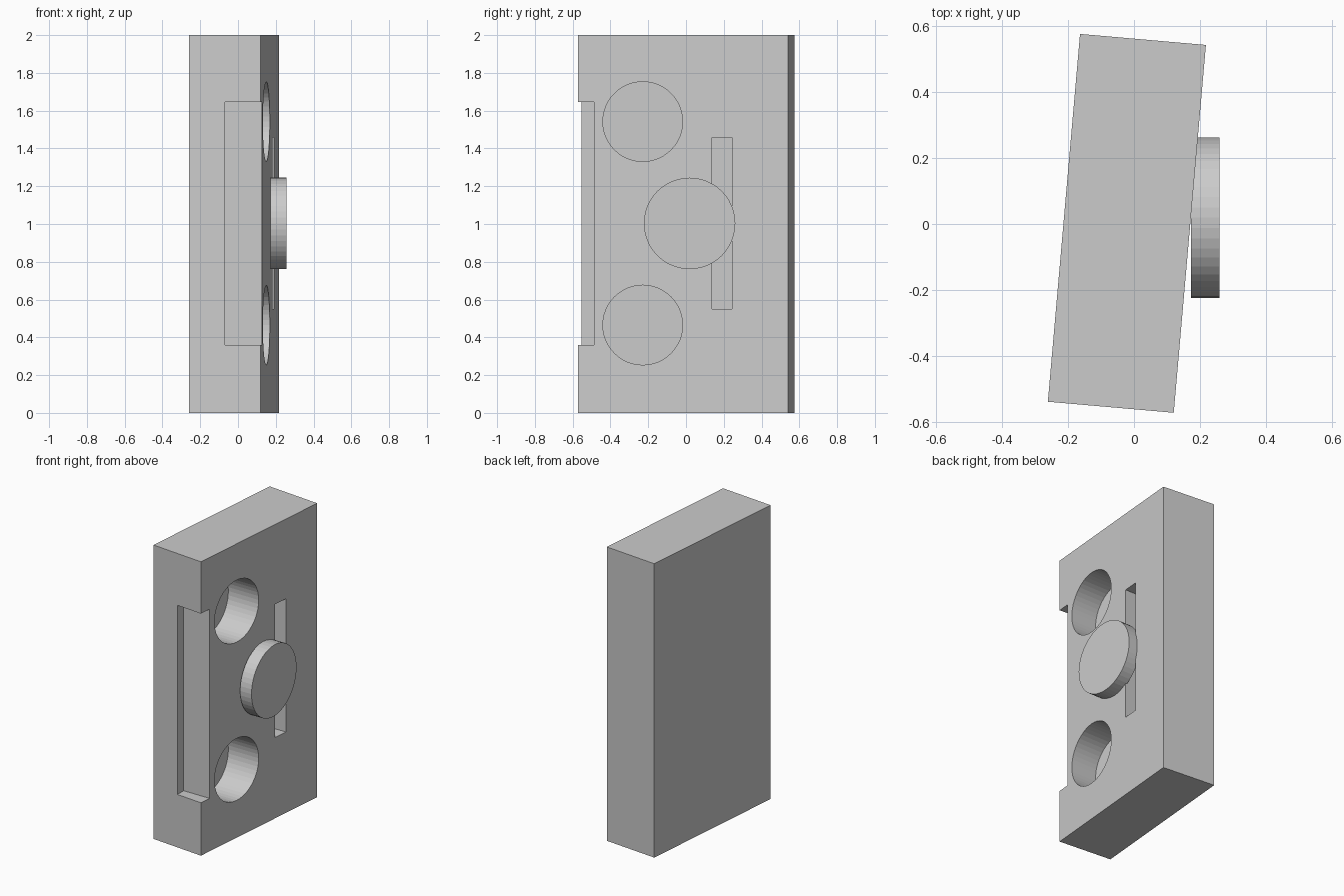
import bpy
from math import radians

if "Cube" in bpy.data.objects:
    bpy.data.objects.remove(bpy.data.objects["Cube"])

FLOOR_X = -0.06   # depth reached by the round holes and the slot
OUT_X = 0.5       # cutters end well outside the panel


def box(name, x, y, z, turn=0.0):
    """Box from (min, max) ranges, turned about its own vertical axis."""
    centre = [(a + b) / 2 for a, b in (x, y, z)]
    bpy.ops.mesh.primitive_cube_add(size=1, location=centre, rotation=(0, 0, turn))
    ob = bpy.context.object
    ob.name = name
    ob.scale = [b - a for a, b in (x, y, z)]
    bpy.ops.object.transform_apply(location=False, rotation=False, scale=True)
    return ob


def disc(name, x, y, z, radius):
    """Cylinder lying along x between the two x values."""
    bpy.ops.mesh.primitive_cylinder_add(
        vertices=48, radius=radius, depth=x[1] - x[0],
        location=((x[0] + x[1]) / 2, y, z), rotation=(0, radians(90), 0))
    ob = bpy.context.object
    ob.name = name
    return ob


# Slightly turned slab
panel = box("panel", (-0.2125, 0.1695), (-0.556, 0.560), (0, 2), radians(-5))

# Edge notch, vertical slot and two round recesses, all cut along x
cutters = [
    box("notch_cutter", (-0.068, OUT_X), (-0.8, -0.487), (0.36, 1.647)),
    box("slot_cutter", (FLOOR_X, OUT_X), (0.137, 0.243), (0.55, 1.457)),
]
for z in (0.465, 1.542):
    cutters.append(disc("hole_cutter", (FLOOR_X, OUT_X), -0.229, z, 0.211))

bpy.context.view_layer.objects.active = panel
for cutter in cutters:
    cutter.hide_render = True
    mod = panel.modifiers.new("cut", 'BOOLEAN')
    mod.operation = 'DIFFERENCE'
    mod.solver = 'EXACT'
    mod.object = cutter
    bpy.ops.object.modifier_apply(modifier=mod.name)
for cutter in cutters:
    bpy.data.objects.remove(cutter)

# Round button standing on the face
disc("button", (0.172, 0.258), 0.019, 1.003, 0.242)
